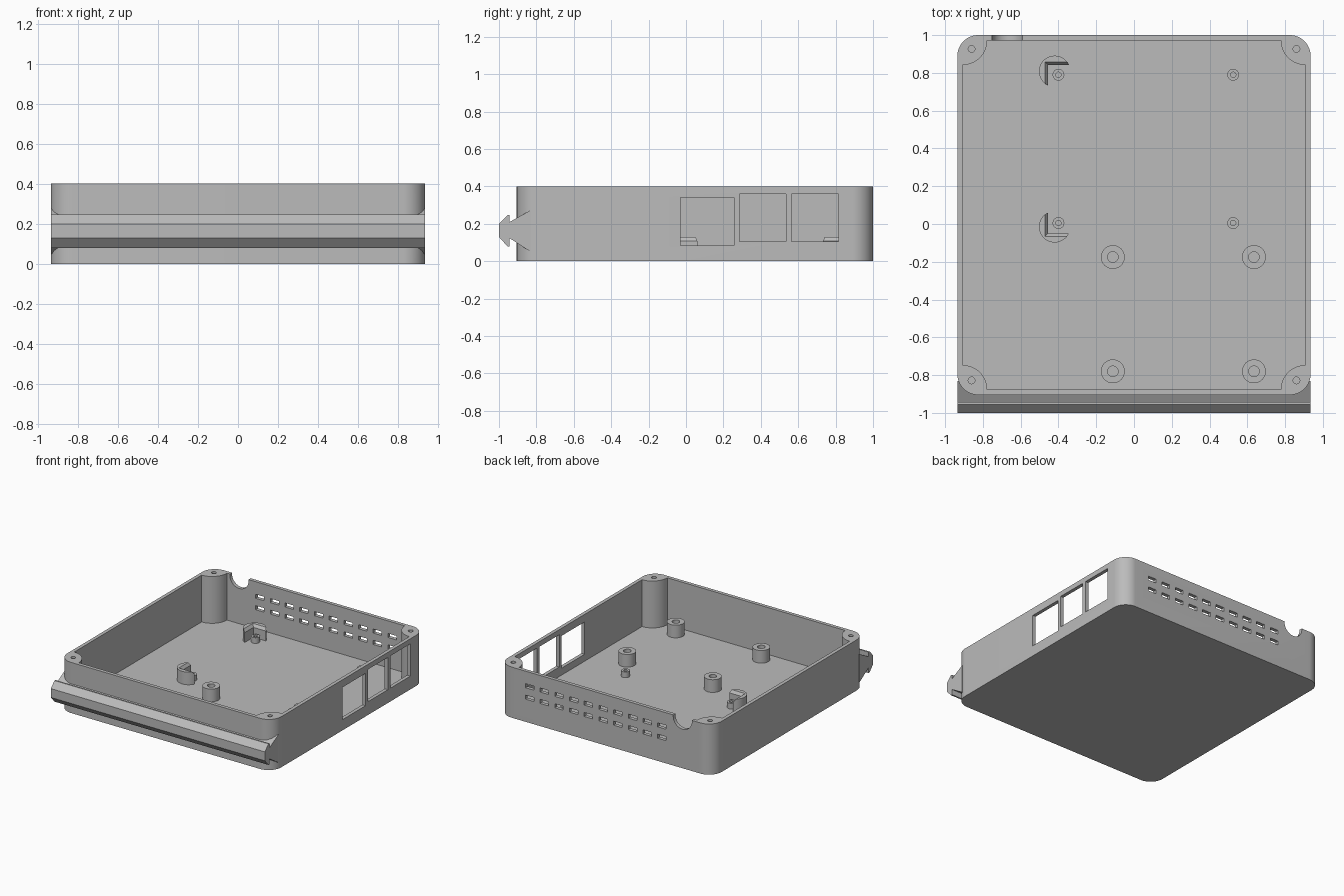
import bpy
import bmesh
from math import pi, cos, sin, acos, asin, radians
from mathutils import Vector

if "Cube" in bpy.data.objects:
    bpy.data.objects.remove(bpy.data.objects["Cube"], do_unlink=True)

grey = bpy.data.materials.new("light_grey_plastic")
grey.use_nodes = True
grey.diffuse_color = (0.5, 0.5, 0.5, 1)
grey.node_tree.nodes["Principled BSDF"].inputs["Base Color"].default_value = (0.5, 0.5, 0.5, 1)


def arc(cx, cy, r, a0, a1, n=16):
    return [(cx + r * cos(a0 + (a1 - a0) * i / n), cy + r * sin(a0 + (a1 - a0) * i / n))
            for i in range(n + 1)]


def circle(cx, cy, r, n=32):
    return arc(cx, cy, r, 0, 2 * pi, n)[:-1]


def rect(u0, v0, u1, v1):
    return [(u0, v0), (u1, v0), (u1, v1), (u0, v1)]


def place(pts, h, axis="z"):
    """Put a flat profile at distance h along an axis."""
    order = {"x": lambda u, v: (h, u, v), "y": lambda u, v: (u, h, v), "z": lambda u, v: (u, v, h)}
    return [Vector(order[axis](u, v)) for u, v in pts]


def loft(bm, rings):
    """Skin equal-length rings and cap both ends."""
    vs = [[bm.verts.new(p) for p in ring] for ring in rings]
    n = len(vs[0])
    for a, b in zip(vs, vs[1:]):
        for i in range(n):
            bm.faces.new((a[i], a[(i + 1) % n], b[(i + 1) % n], b[i]))
    bm.faces.new(vs[0][::-1])
    bm.faces.new(vs[-1])


def prism(bm, pts, lo, hi, axis="z"):
    loft(bm, [place(pts, lo, axis), place(pts, hi, axis)])


def finish(name, bm):
    bmesh.ops.recalc_face_normals(bm, faces=bm.faces)
    mesh = bpy.data.meshes.new(name)
    bm.to_mesh(mesh)
    bm.free()
    mesh.materials.append(grey)
    ob = bpy.data.objects.new(name, mesh)
    bpy.context.collection.objects.link(ob)
    return ob


def select(ob):
    bpy.ops.object.select_all(action="DESELECT")
    ob.select_set(True)
    bpy.context.view_layer.objects.active = ob


def smooth(ob):
    select(ob)
    bpy.ops.object.shade_smooth_by_angle(angle=radians(30))


def boolean(ob, tool, operation):
    select(ob)
    mod = ob.modifiers.new(operation.lower(), "BOOLEAN")
    mod.operation, mod.solver, mod.object = operation, "EXACT", tool
    bpy.ops.object.modifier_apply(modifier=mod.name)
    bpy.data.objects.remove(tool, do_unlink=True)


W, FRONT, BACK, H, FLOOR = 0.935, -0.905, 1.0, 0.4, 0.03
WALL, R, POST = 0.028, 0.11, 0.13

# Outer shell with rounded corners
corners = [(W, BACK, 0), (-W, BACK, 1), (-W, FRONT, 2), (W, FRONT, 3)]
outline, inner = [], []
for x, y, q in corners:
    sx, sy = (1 if x > 0 else -1), (1 if y > 0 else -1)
    outline += arc(x - sx * R, y - sy * R, R, q * pi / 2, (q + 1) * pi / 2)
    # The cavity leaves a quarter-round screw post in each corner
    start = (q + 3) * pi / 2
    inner += arc(x - sx * WALL, y - sy * WALL, POST, start, start - pi / 2)
bm = bmesh.new()
prism(bm, outline, 0, H)
body = finish("case_body", bm)

# Front snap rail, an arrow-shaped section running the full width
bm = bmesh.new()
prism(bm, [(-1, 0.13), (-1, 0.2), (-0.955, 0.246), (-0.943, 0.246), (-0.943, 0.21), (-0.83, 0.273),
           (-0.83, 0.05), (-0.943, 0.123), (-0.943, 0.08), (-0.955, 0.08)], -W, W, "x")
boolean(body, finish("rail_tool", bm), "UNION")

# Cavity
bm = bmesh.new()
prism(bm, inner, FLOOR, H + 0.1)
boolean(body, finish("cavity_tool", bm), "DIFFERENCE")

# Ports, vents, cable notch and screw holes
bm = bmesh.new()
for y0, z0, y1, z1 in [(-0.03, 0.085, 0.257, 0.34), (0.285, 0.105, 0.535, 0.36),
                       (0.565, 0.105, 0.815, 0.36)]:
    prism(bm, rect(y0, z0, y1, z1), 0.87, 1, "x")
for i in range(10):
    for z in (0.195, 0.285):
        x = -0.49 + 0.1285 * i
        prism(bm, rect(x - 0.037, z - 0.016, x + 0.037, z + 0.016), 0.94, 1.1, "y")
prism(bm, circle(-0.67, 0.39, 0.082), 0.955, 1.1, "y")
for x in (-0.86, 0.86):
    for y in (-0.828, 0.927):
        prism(bm, circle(x, y, 0.018, 20), 0.15, H + 0.1)
boolean(body, finish("opening_tool", bm), "DIFFERENCE")
smooth(body)


def standoff(name, x, y, r, hole, top):
    """Hollow round boss on the floor."""
    bm = bmesh.new()
    outer, bore = circle(x, y, r), circle(x, y, hole)
    loft(bm, [place(outer, FLOOR - 0.01), place(outer, top), place(bore, top), place(bore, FLOOR)])
    smooth(finish(name, bm))


for x in (-0.112, 0.635):
    for y in (-0.78, -0.175):
        standoff("large_standoff", x, y, 0.063, 0.028, 0.13)
for x in (-0.4, 0.525):
    for y in (0.005, 0.79):
        standoff("small_standoff", x, y, 0.031, 0.014, 0.075)


def clip_ring(cy, side, inset, z):
    r, dx, dy = 0.083, -0.035 - inset, 0.034 + inset
    pts = arc(0, 0, r, asin(dy / r), 2 * pi - acos(dx / r), 24) + [(dx, dy)]
    return place([(-0.42 + u, cy + side * v) for u, v in pts], z)


# Round-backed corner clips with a bevelled inner lip
for name, cy, side in [("back_corner_clip", 0.808, 1), ("front_corner_clip", -0.015, -1)]:
    bm = bmesh.new()
    loft(bm, [clip_ring(cy, side, 0, FLOOR - 0.01), clip_ring(cy, side, 0, 0.108),
              clip_ring(cy, side, 0.016, 0.13)])
    smooth(finish(name, bm))
